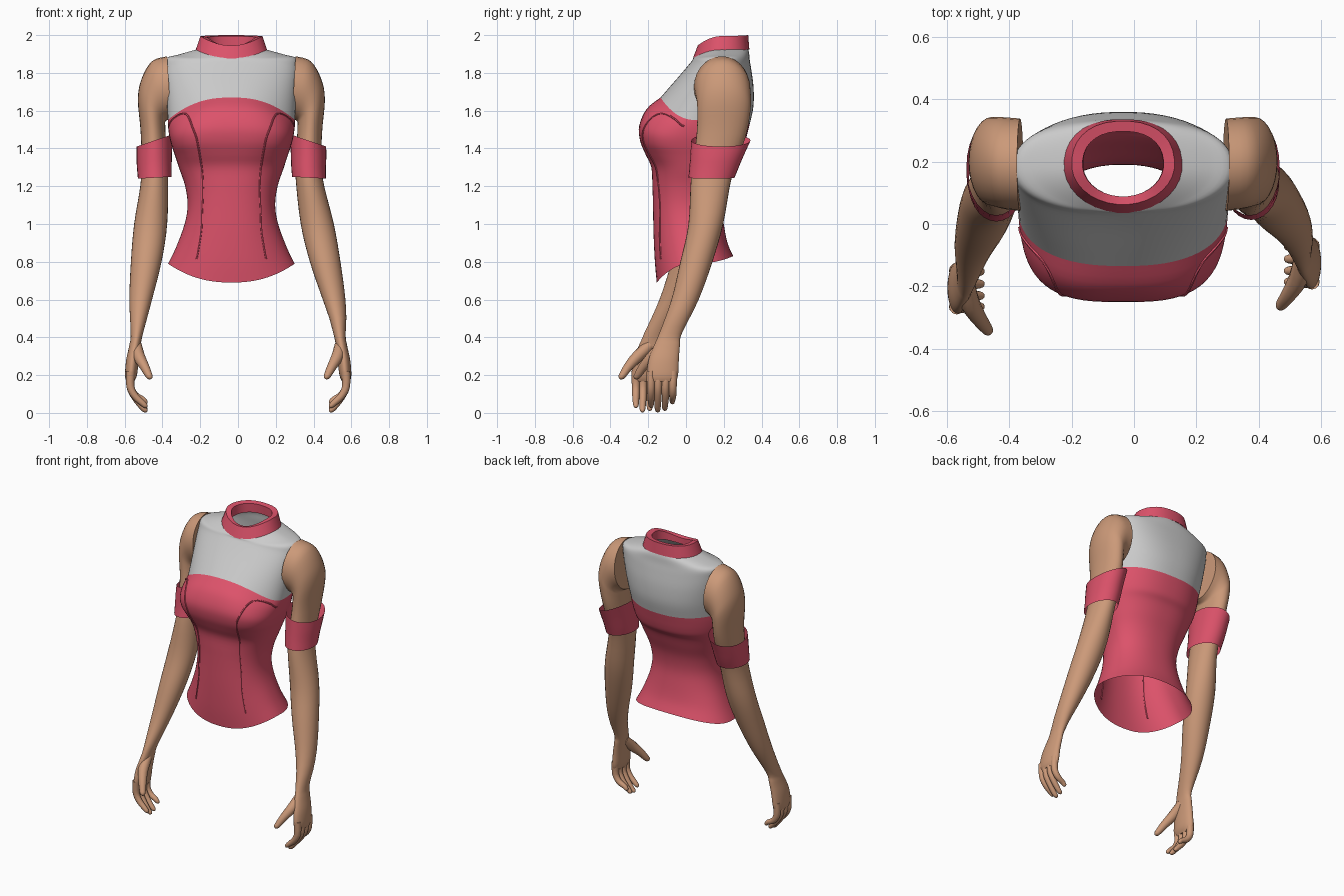
import bpy, bmesh, math
from mathutils import Vector

if "Cube" in bpy.data.objects:
    bpy.data.objects.remove(bpy.data.objects["Cube"])

CX = -0.035  # body centre line


def material(name, rgb):
    m = bpy.data.materials.new(name)
    m.diffuse_color = (*rgb, 1)
    m.use_nodes = True
    m.node_tree.nodes["Principled BSDF"].inputs["Base Color"].default_value = m.diffuse_color
    return m


PINK = material("pink_cloth", (0.72, 0.085, 0.145))
SKIN = material("skin", (0.60, 0.32, 0.19))


def spline(rows, k):
    """Catmull-Rom refinement of rows of numbers."""
    out = []
    for i in range(len(rows) - 1):
        p0, p1 = rows[max(i - 1, 0)], rows[i]
        p2, p3 = rows[i + 1], rows[min(i + 2, len(rows) - 1)]
        for j in range(k):
            t = j / k
            out.append([0.5 * (2 * b + (c - a) * t + (2 * a - 5 * b + 4 * c - d) * t * t
                               + (3 * b - a - 3 * c + d) * t ** 3)
                        for a, b, c, d in zip(p0, p1, p2, p3)])
    return out + [list(rows[-1])]


def loft(name, rings, mat=None, cap=False):
    """Skin a list of closed rings."""
    bm = bmesh.new()
    vs = [[bm.verts.new(p) for p in r] for r in rings]
    n = len(vs[0])
    for a, b in zip(vs, vs[1:]):
        for i in range(n):
            bm.faces.new((a[i], a[(i + 1) % n], b[(i + 1) % n], b[i]))
    if cap:
        bm.faces.new(vs[0])
        bm.faces.new(vs[-1])
    bmesh.ops.recalc_face_normals(bm, faces=bm.faces)
    me = bpy.data.meshes.new(name)
    bm.to_mesh(me)
    bm.free()
    ob = bpy.data.objects.new(name, me)
    bpy.context.collection.objects.link(ob)
    if mat:
        me.materials.append(mat)
    bpy.ops.object.select_all(action='DESELECT')
    ob.select_set(True)
    bpy.context.view_layer.objects.active = ob
    bpy.ops.object.shade_smooth_by_angle(angle=math.radians(45))
    return ob


def body_point(row, a):
    """Point on a body ring; angle 0 is the front, 90 degrees the +x side."""
    zf, zs, zb, hw, yf, yb, yc, e = row
    s, c = math.sin(a), math.cos(a)
    e = e if c > 0 else 2.3
    x = CX + hw * math.copysign(abs(s) ** (2 / e), s)
    r = abs(c) ** (2 / e)
    y = yc + ((yf if c > 0 else yb) - yc) * r
    return Vector((x, y, zs + ((zf if c > 0 else zb) - zs) * c * c))


def body_rings(rows, n=64):
    return [[body_point(r, 2 * math.pi * (i + 0.5) / n) for i in range(n)] for r in rows]


def tube(name, pts, mat, n=12, cap=True):
    """Round tube along rows of x, y, z, radius."""
    rings = []
    for i, p in enumerate(pts):
        d = Vector(pts[min(i + 1, len(pts) - 1)][:3]) - Vector(pts[max(i - 1, 0)][:3])
        d.normalize()
        u = d.cross(Vector((0, 1, 0.01))).normalized()
        v = d.cross(u)
        rings.append([Vector(p[:3]) + p[3] * (u * math.cos(t) + v * math.sin(t))
                      for t in (2 * math.pi * j / n for j in range(n))])
    return loft(name, rings, mat, cap)


# Torso rings: z front/side/back, half width, y front/back, y of widest point, front squareness
EDGE = (1.67, 1.55, 1.53, .337, -.135, .338, .06, 2.4)
corset = [
    (.69, .79, .83, .335, -.155, .25, .04, 2.3), (.80, .88, .90, .292, -.165, .22, .03, 2.3),
    (.95, 1.0, 1.0, .248, -.172, .20, .02, 2.3), (1.1, 1.1, 1.1, .232, -.175, .19, .02, 2.3),
    (1.2, 1.2, 1.2, .245, -.178, .205, .03, 2.3), (1.3, 1.29, 1.29, .275, -.184, .24, .04, 2.4),
    (1.37, 1.36, 1.36, .298, -.215, .27, .05, 2.7), (1.44, 1.41, 1.4, .315, -.243, .30, .05, 3),
    (1.52, 1.46, 1.44, .328, -.248, .315, .05, 3), (1.61, 1.51, 1.49, .335, -.208, .328, .055, 2.7),
    EDGE]
yoke = [
    EDGE, (1.73, 1.65, 1.62, .342, -.083, .357, .10, 2.4), (1.80, 1.75, 1.72, .349, -.022, .358, .14, 2.4),
    (1.855, 1.83, 1.81, .353, .024, .347, .17, 2.3), (1.87, 1.878, 1.865, .345, .035, .338, .185, 2.2),
    (1.878, 1.897, 1.905, .28, .037, .334, .185, 2), (1.885, 1.925, 1.93, .18, .045, .328, .185, 2)]
loft("corset", body_rings(spline(corset, 4)), PINK)
loft("yoke", body_rings(spline(yoke, 4)))

# Standing collar with a thick folded rim
loft("collar", body_rings([
    (1.875, 1.915, 1.925, .192, .035, .336, .185, 2), (1.945, 1.995, 2.0, .165, .062, .33, .19, 2),
    (1.94, 1.99, 1.995, .13, .088, .297, .19, 2), (1.90, 1.93, 1.935, .128, .088, .30, .19, 2)], 32), PINK)

# Curved bust seams: corset row index and fraction of half width
fine = spline(corset, 4)
seam = spline([(9.1, .99), (9.5, .93), (9.5, .80), (9.1, .70), (8, .62), (7, .57),
               (5, .57), (3, .66), (2, .64), (.9, .62)], 6)
for side in (-1, 1):
    path = []
    for t, u in seam:
        row = fine[round(t * 4)]
        k, f = int(t * 4), t * 4 - int(t * 4)
        row = [a + (b - a) * f for a, b in zip(fine[k], fine[k + 1])]
        path.append([*body_point(row, side * math.asin(min(u, 1) ** (row[7] / 2))), .005])
    tube("bust_seam", path, PINK, 6)


# Arms: rings given by inner x z, outer x z, y centre, y radius (posed as the x<0 arm)
arm = [
    (-.355, 1.56, -.375, 1.888, .19, .148), (-.375, 1.55, -.455, 1.862, .195, .147),
    (-.385, 1.54, -.51, 1.77, .20, .143), (-.385, 1.52, -.53, 1.66, .20, .14),
    (-.382, 1.44, -.515, 1.48, .185, .13), (-.37, 1.25, -.512, 1.25, .135, .108),
    (-.375, 1.0, -.55, 1.0, .105, .092), (-.405, .8, -.567, .8, .055, .085),
    (-.455, .6, -.575, .6, -.005, .072), (-.503, .42, -.568, .42, -.082, .06),
    (-.515, .36, -.575, .36, -.1, .068), (-.525, .28, -.592, .28, -.118, .08),
    (-.535, .2, -.598, .2, -.125, .083), (-.55, .165, -.59, .165, -.125, .07)]
cuff = [(-.345, 1.475, -.537, 1.41, .185, .157), (-.35, 1.36, -.537, 1.33, .16, .138),
        (-.352, 1.25, -.53, 1.24, .135, .122)]


def arm_rings(rows, n=28):
    out = []
    for xi, zi, xo, zo, yc, ry in rows:
        c, h = Vector(((xi + xo) / 2, yc, (zi + zo) / 2)), Vector(((xo - xi) / 2, 0, (zo - zi) / 2))
        out.append([c + h * math.cos(t) + Vector((0, ry * math.sin(t), 0))
                    for t in (2 * math.pi * i / n for i in range(n))])
    return out


def pose(ob, side):
    """One arm swings forward, the mirrored one swings outward."""
    for v in ob.data.vertices:
        s = min(max(0, .08 * (1.3 - v.co.z) / .88), .08)
        if side < 0:
            v.co.y -= s
        else:
            v.co.x = 2 * CX - v.co.x + min(s, .072)
    if side > 0:
        ob.data.flip_normals()


for side, tag in ((-1, "right"), (1, "left")):
    pose(loft(tag + "_arm", arm_rings(spline(arm, 4)), SKIN, True), side)
    pose(loft(tag + "_arm_band", arm_rings(spline(cuff, 3)), PINK), side)
    # Fingers: knuckle y, tip y, tip z
    for i, (y0, y1, z1) in enumerate(((-.186, -.185, .035), (-.146, -.15, .012),
                                      (-.106, -.112, .02), (-.068, -.072, .055))):
        ym = (y0 + y1) / 2
        pts = [(-.568, y0, .22, .024), (-.57, ym, .14, .021), (-.545, ym, .08 + z1 / 4, .019),
               (-.505, y1, z1 + .016, .016), (-.488, y1, z1, .012), (-.482, y1, z1 - .006, .004)]
        pose(tube(tag + "_finger_%d" % (i + 1), spline(pts, 3), SKIN), side)
    thumb = [(-.54, -.11, .36, .03), (-.525, -.175, .30, .032), (-.495, -.225, .245, .025),
             (-.475, -.252, .205, .02), (-.466, -.265, .188, .015), (-.463, -.27, .18, .004)]
    pose(tube(tag + "_thumb", spline(thumb, 3), SKIN), side)
